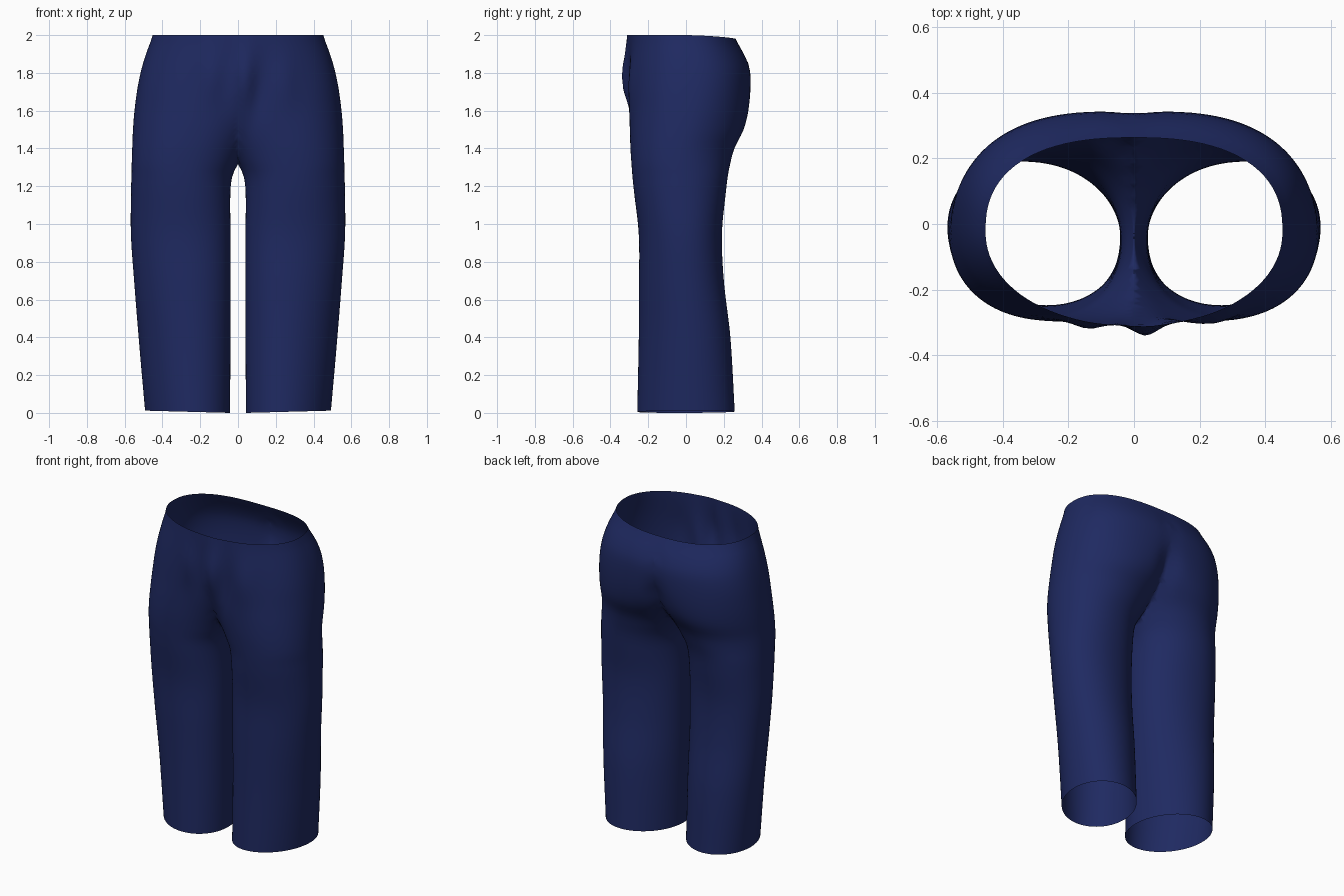
import bpy, bmesh, math

if "Cube" in bpy.data.objects:
    bpy.data.objects.remove(bpy.data.objects["Cube"])

# Leg and hip sections:
# z, outer x, inner x, front y, back y, front roundness, back roundness, twist
KEYS = [
    (0.00, 0.492, 0.042, -0.258, 0.258, 2.0, 2.0, 0.15),
    (0.40, 0.526, 0.04, -0.250, 0.235, 2.0, 2.0, 0.14),
    (0.70, 0.55, 0.04, -0.248, 0.200, 2.05, 2.05, 0.12),
    (0.95, 0.567, 0.04, -0.250, 0.190, 2.1, 2.1, 0.10),
    (1.18, 0.566, 0.040, -0.276, 0.212, 2.15, 2.1, 0.07),
    (1.26, 0.564, 0.028, -0.284, 0.222, 2.15, 2.1, 0.05),
    (1.31, 0.563, 0.004, -0.288, 0.232, 2.2, 2.05, 0.03),
    (1.40, 0.560, -0.05, -0.294, 0.256, 2.2, 2.0, 0.01),
    (1.50, 0.556, -0.13, -0.297, 0.305, 2.25, 1.98, 0.0),
    (1.60, 0.548, -0.23, -0.299, 0.330, 2.3, 2.1, 0.0),
    (1.72, 0.532, -0.35, -0.303, 0.342, 2.35, 2.3, 0.0),
    (1.82, 0.511, -0.42, -0.306, 0.338, 2.3, 2.4, 0.0),
    (1.90, 0.487, -0.45, -0.308, 0.312, 2.2, 2.45, 0.0),
    (1.97, 0.461, -0.455, -0.309, 0.277, 2.12, 2.45, 0.0),
    (2.00, 0.452, -0.452, -0.309, 0.263, 2.1, 2.45, 0.0),
]
SIDES, ROWS = 96, 64


def slope(i, k):
    a, b = KEYS[max(i - 1, 0)], KEYS[min(i + 1, len(KEYS) - 1)]
    return (b[k] - a[k]) / (b[0] - a[0])


def section(z):
    """Smooth interpolation between the key sections."""
    i = max(j for j in range(len(KEYS) - 1) if KEYS[j][0] <= z)
    a, b = KEYS[i], KEYS[i + 1]
    h = b[0] - a[0]
    t = (z - a[0]) / h
    return [(2*t**3 - 3*t**2 + 1) * a[k] + (t**3 - 2*t**2 + t) * h * slope(i, k)
            + (3*t**2 - 2*t**3) * b[k] + (t**3 - t**2) * h * slope(i + 1, k)
            for k in range(1, 8)]


def bell(v, centre, width):
    return math.exp(-((v - centre) / width) ** 2)


# One leg lofted from hem to waist
bm = bmesh.new()
rings = []
for r in range(ROWS + 1):
    z = 2.0 * r / ROWS
    outer, inner, front, back, n_front, n_back, twist = section(z)
    ring = []
    for s in range(SIDES):
        a = math.tau * s / SIDES
        c, d = math.cos(a), math.sin(a)
        n = n_back if d > 0 else n_front
        k = (abs(c) ** n + abs(d) ** n) ** (-1 / n)
        # the section leans so the outer side sits further back
        lean = d * math.sqrt(1 - twist ** 2) + c * twist
        x = (outer + inner) / 2 + (outer - inner) / 2 * c * k
        y = (front + back) / 2 + (back - front) / 2 * lean * k
        # hem rises at the outer leg, waist dips at the back
        hem = 0.012 * (1 + c) / 2 * max(0, 1 - z / 0.3)
        dip = 0.02 * max(0, d) ** 2 * max(0, (z - 1.8) / 0.2)
        ring.append(bm.verts.new((x, y, z + hem - dip)))
    rings.append(ring)
for low, high in zip(rings, rings[1:]):
    for s in range(SIDES):
        t = (s + 1) % SIDES
        bm.faces.new((low[s], low[t], high[t], high[s]))

# Trim at the centre seam, mirror and weld the other leg
bmesh.ops.bisect_plane(bm, geom=bm.verts[:] + bm.edges[:] + bm.faces[:], dist=1e-5,
                       plane_co=(0, 0, 0), plane_no=(1, 0, 0), clear_inner=True)
copy = bmesh.ops.duplicate(bm, geom=bm.verts[:] + bm.edges[:] + bm.faces[:])["geom"]
for v in copy:
    if isinstance(v, bmesh.types.BMVert):
        v.co.x = -v.co.x
bmesh.ops.reverse_faces(bm, faces=[f for f in copy if isinstance(f, bmesh.types.BMFace)])
bmesh.ops.remove_doubles(bm, verts=bm.verts, dist=0.003)

# Soften the crease along the centre seam
for _ in range(14):
    near = [v for v in bm.verts
            if abs(v.co.x) < 0.07 and 1.34 < v.co.z < 1.93 and not v.is_boundary]
    bmesh.ops.smooth_vert(bm, verts=near, factor=0.5, use_axis_y=True)

# Fly ridge and soft cloth folds at the front, shallow dent at the back
for v in bm.verts:
    x, y, z = v.co
    if y < -0.05 and z > 1.3:
        w = min(1, (-0.05 - y) / 0.15)
        ridge = 0.036 * bell(x, 0.035 + 0.05 * (z - 1.8), 0.05) * bell(z, 1.77, 0.15)
        fold = 0.016 * bell(x, -0.14, 0.05) * bell(z, 1.78, 0.13)
        side = 0.012 * bell(x, 0.25, 0.06) * bell(z, 1.75, 0.14)
        groove = 0.014 * bell(x, 0.12 + 0.15 * (z - 1.75), 0.04) * bell(z, 1.68, 0.17)
        v.co.y -= w * (ridge + fold + side - groove)
    elif y > 0.1:
        v.co.y -= 0.02 * bell(x, 0, 0.07) * bell(z, 1.62, 0.1)

bmesh.ops.recalc_face_normals(bm, faces=bm.faces)
# an open shell: make sure the outside faces outward
side_face = max(bm.faces, key=lambda f: f.calc_center_median().x)
if side_face.normal.x < 0:
    bmesh.ops.reverse_faces(bm, faces=bm.faces)
for f in bm.faces:
    f.smooth = True

mesh = bpy.data.meshes.new("trousers")
bm.to_mesh(mesh)
bm.free()
trousers = bpy.data.objects.new("trousers", mesh)
bpy.context.collection.objects.link(trousers)

# Navy cloth
navy = bpy.data.materials.new("navy cloth")
navy.diffuse_color = (0.0135, 0.0225, 0.12, 1)
navy.use_nodes = True
navy.node_tree.nodes["Principled BSDF"].inputs["Base Color"].default_value = navy.diffuse_color
mesh.materials.append(navy)
